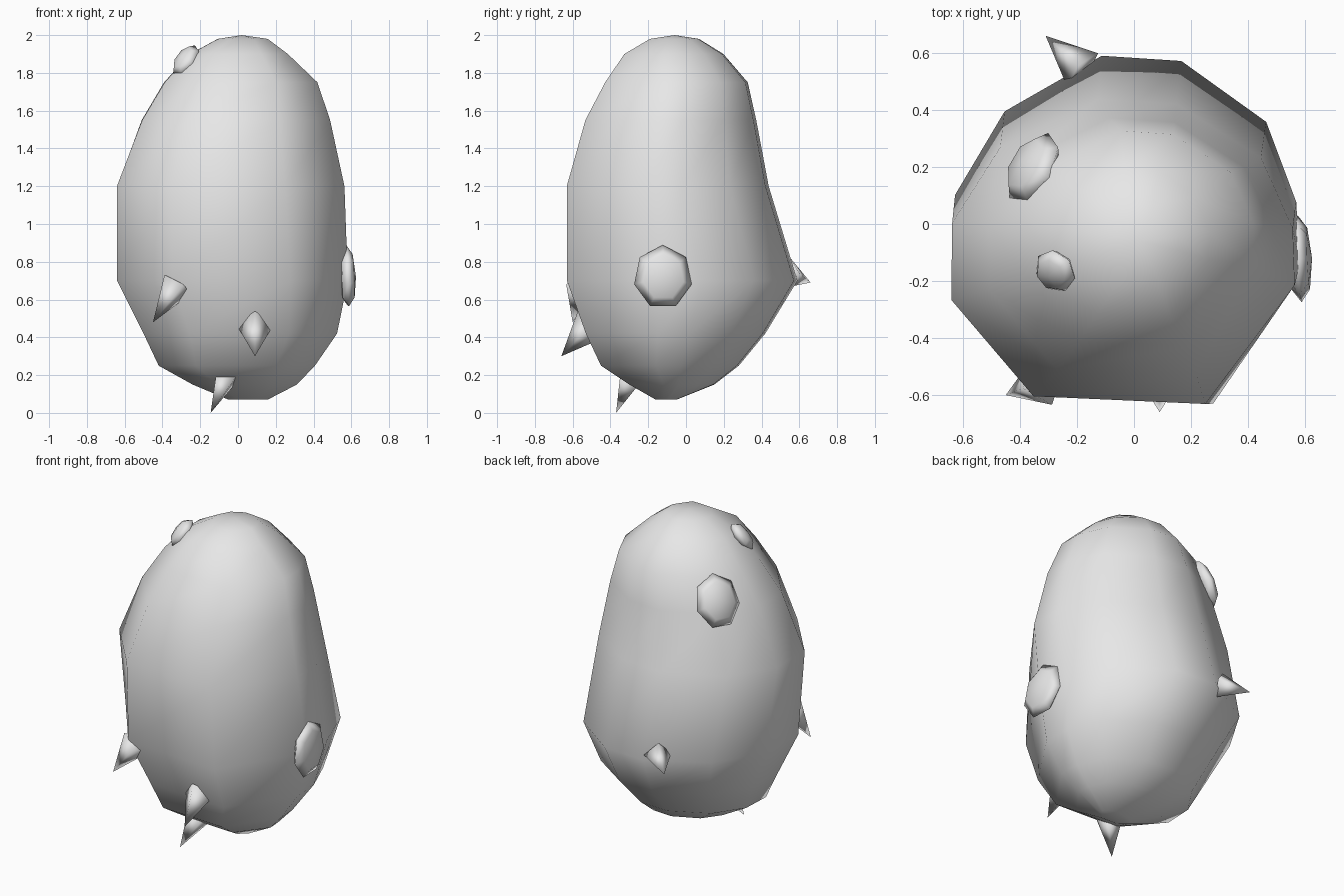
import bpy, bmesh
from mathutils import Vector, Matrix
from mathutils.bvhtree import BVHTree

if "Cube" in bpy.data.objects:
    bpy.data.objects.remove(bpy.data.objects["Cube"])

skin = bpy.data.materials.new("pale grey skin")
skin.diffuse_color = (0.8, 0.8, 0.8, 1)
skin.use_nodes = True
skin.node_tree.nodes["Principled BSDF"].inputs["Base Color"].default_value = skin.diffuse_color


def finish(bm, name):
    bmesh.ops.recalc_face_normals(bm, faces=bm.faces)
    for f in bm.faces:
        f.smooth = True
    mesh = bpy.data.meshes.new(name)
    bm.to_mesh(mesh)
    mesh.materials.append(skin)
    obj = bpy.data.objects.new(name, mesh)
    bpy.context.collection.objects.link(obj)


# Lumpy body: one uneven ten-sided plan, fitted to the extents of each ring
plan = [(0.97, -0.2), (0.95, 0.16), (0.78, 0.62), (0.3, 0.97), (-0.15, 1),
        (-0.7, 0.68), (-0.98, 0.2), (-1, -0.3), (-0.53, -0.94), (0.48, -1)]
# z, left, right, front, back
rings = [(0.07, -0.05, 0.16, -0.16, -0.05),
         (0.15, -0.24, 0.32, -0.30, 0.15),
         (0.25, -0.42, 0.42, -0.45, 0.28),
         (0.42, -0.50, 0.54, -0.53, 0.42),
         (0.70, -0.64, 0.60, -0.63, 0.59),
         (1.20, -0.65, 0.58, -0.65, 0.44),
         (1.55, -0.52, 0.50, -0.56, 0.375),
         (1.75, -0.40, 0.43, -0.455, 0.33),
         (1.90, -0.26, 0.27, -0.345, 0.20),
         (1.98, -0.11, 0.16, -0.20, 0.07)]
bm = bmesh.new()
loops = []
for z, x0, x1, y0, y1 in rings:
    round_off = min(1, max(0, (z - 0.7) / 1.0)) * 0.7
    loop = []
    for px, py in plan:
        p = Vector((px, py))
        p = p.lerp(p.normalized(), round_off)
        loop.append(bm.verts.new(((x0 + x1) / 2 + p.x * (x1 - x0) / 2,
                                  (y0 + y1) / 2 + p.y * (y1 - y0) / 2, z)))
    loops.append(loop)
n = len(plan)
for a, b in zip(loops, loops[1:]):
    for i in range(n):
        j = (i + 1) % n
        bm.faces.new((a[i], a[j], b[j], b[i]))
bm.faces.new(loops[0])
crown = bm.verts.new((0.02, -0.06, 2.0))
for i in range(n):
    bm.faces.new((loops[-1][i], loops[-1][(i + 1) % n], crown))
bmesh.ops.recalc_face_normals(bm, faces=bm.faces)
surface = BVHTree.FromBMesh(bm)
finish(bm, "body")
bm.free()


def sprout(name, base, tip, radius):
    """Four-sided spike from the skin to its tip."""
    base, tip = Vector(base), Vector(tip)
    axis = tip - base
    bm = bmesh.new()
    bmesh.ops.create_cone(bm, cap_ends=True, segments=4, radius1=radius,
                          radius2=0, depth=axis.length)
    rot = axis.to_track_quat('Z', 'Y').to_matrix().to_4x4()
    bm.transform(Matrix.Translation((base + tip) / 2) @ rot)
    bmesh.ops.remove_doubles(bm, verts=bm.verts, dist=0.001)
    finish(bm, name)
    bm.free()


def bump(name, near, radius, height, squash=1.0):
    """Shallow faceted dome seated on the skin."""
    point, normal, _, _ = surface.find_nearest(Vector(near))
    bm = bmesh.new()
    bmesh.ops.create_uvsphere(bm, u_segments=7, v_segments=4, radius=1)
    rot = normal.to_track_quat('Z', 'Y').to_matrix().to_4x4()
    bm.transform(Matrix.Translation(point) @ rot
                 @ Matrix.Diagonal((radius * squash, radius, height, 1)))
    finish(bm, name)
    bm.free()


# Pointed sprouts
sprout("left_sprout", (-0.32, -0.55, 0.68), (-0.45, -0.60, 0.48), 0.09)
sprout("front_sprout", (0.09, -0.50, 0.47), (0.09, -0.66, 0.30), 0.10)
sprout("bottom_sprout", (-0.06, -0.29, 0.20), (-0.145, -0.37, 0.0), 0.08)
sprout("back_sprout", (-0.18, 0.54, 0.74), (-0.31, 0.66, 0.69), 0.08)

# Rounded eye bumps
bump("right_bump", (0.62, -0.12, 0.72), 0.17, 0.045, 0.92)
bump("shoulder_bump", (-0.36, 0.20, 1.62), 0.16, 0.05, 0.85)
bump("crown_bump", (-0.27, -0.16, 1.86), 0.10, 0.04, 0.8)
